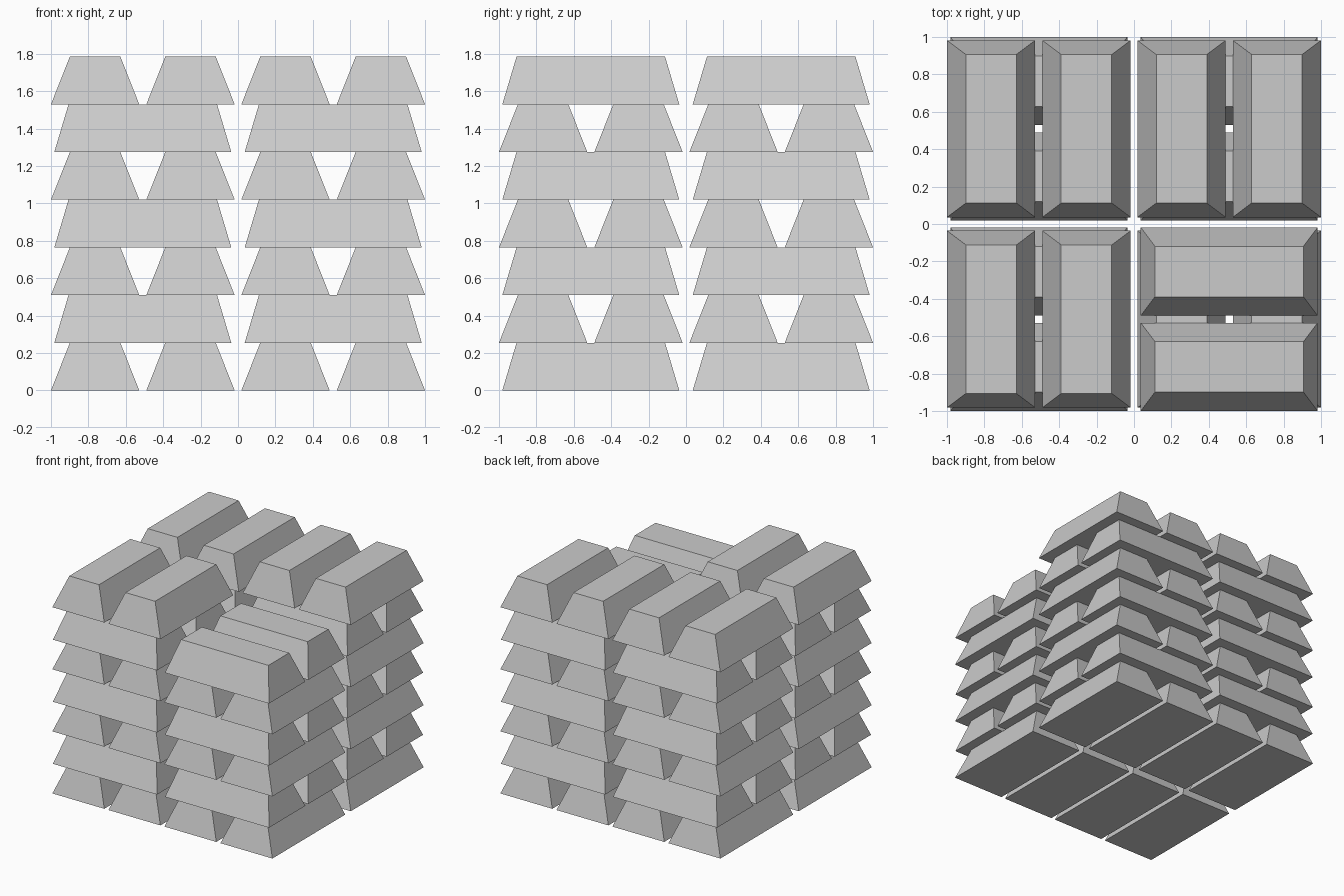
import bpy

if "Cube" in bpy.data.objects:
    bpy.data.objects.remove(bpy.data.objects["Cube"])

H = 0.255                      # bar height
BASE = (0.236, 0.473)          # half width / half length at the bottom
TOP = (0.135, 0.397)           # half width / half length at the top
STACK = 0.509                  # stack centre offset from the origin
PAIR = 0.255                   # bar offset from its stack centre

# One tapered ingot, shared by every bar
corners = [(-1, -1), (1, -1), (1, 1), (-1, 1)]
verts = [(sx * w, sy * l, z) for (w, l), z in ((BASE, 0), (TOP, H)) for sx, sy in corners]
faces = [(3, 2, 1, 0), (4, 5, 6, 7)]
faces += [(i, (i + 1) % 4, (i + 1) % 4 + 4, i + 4) for i in range(4)]
ingot = bpy.data.meshes.new("ingot")
ingot.from_pydata(verts, [], faces)


def add_bar(name, x, y, z, turned):
    bar = bpy.data.objects.new(name, ingot)
    bar.location = (x, y, z)
    bar.rotation_euler.z = 1.5707963 if turned else 0
    bpy.context.collection.objects.link(bar)


# Four stacks of crossed pairs; the front right one is a layer shorter
for sx, sy in corners:
    layers = 6 if (sx, sy) == (1, -1) else 7
    stack = ("front" if sy < 0 else "back") + ("_left" if sx < 0 else "_right")
    for k in range(layers):
        turned = k % 2 == 1
        for n, d in enumerate((-PAIR, PAIR)):
            x = sx * STACK + (0 if turned else d)
            y = sy * STACK + (d if turned else 0)
            add_bar(f"{stack}_bar_{k + 1}_{n + 1}", x, y, k * H, turned)
